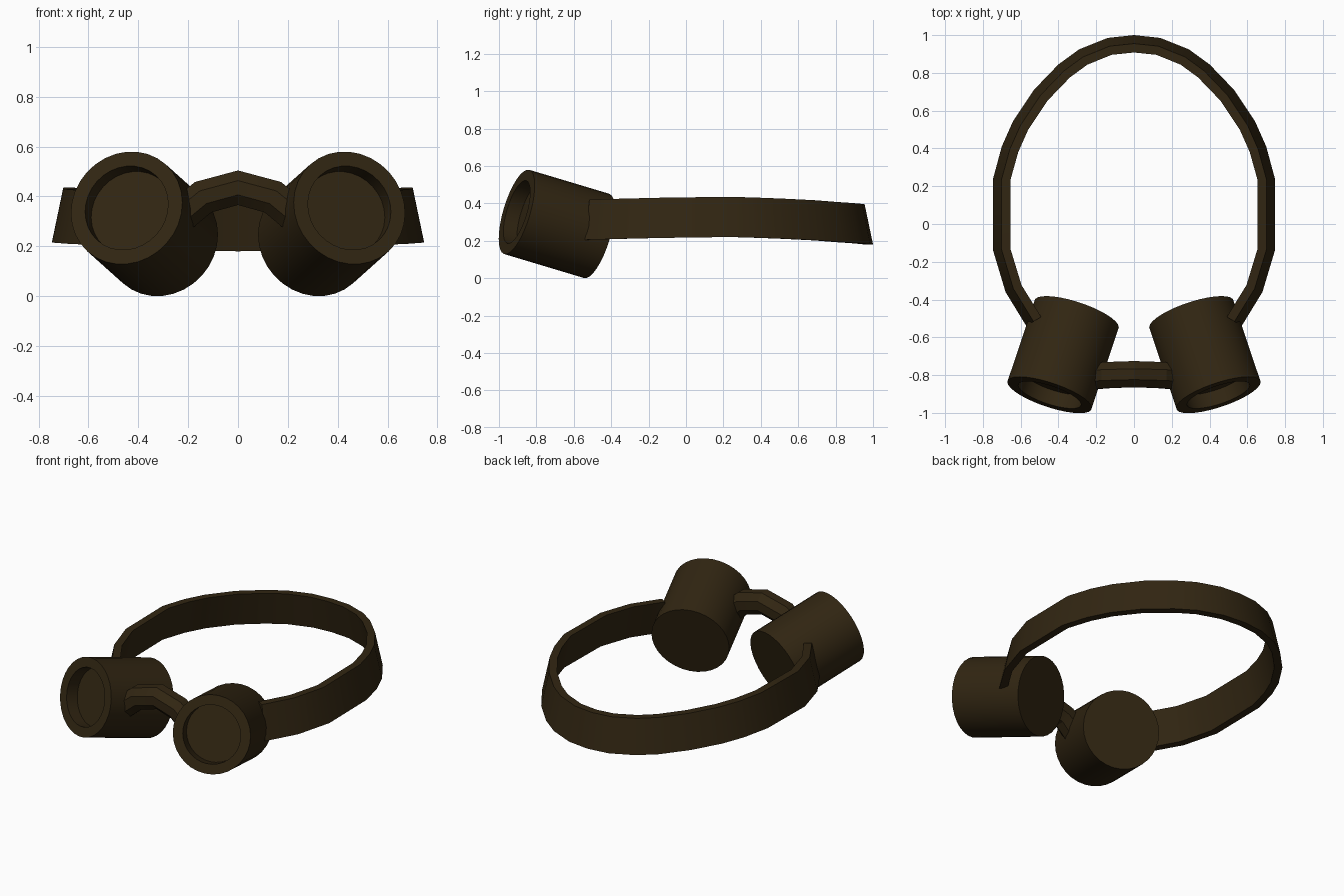
import bpy, bmesh, math
from mathutils import Vector

if "Cube" in bpy.data.objects:
    bpy.data.objects.remove(bpy.data.objects["Cube"])

brown = bpy.data.materials.new("dark brown leather")
brown.diffuse_color = (0.031, 0.019, 0.006, 1)
brown.use_nodes = True
brown.node_tree.nodes["Principled BSDF"].inputs["Base Color"].default_value = brown.diffuse_color


def loft(name, rings, angle=30):
    """Skin a list of equal-length vertex rings and cap both ends."""
    bm = bmesh.new()
    loops = [[bm.verts.new(p) for p in ring] for ring in rings]
    n = len(loops[0])
    for a, b in zip(loops, loops[1:]):
        for i in range(n):
            j = (i + 1) % n
            bm.faces.new((a[i], a[j], b[j], b[i]))
    bm.faces.new(loops[0])
    bm.faces.new(loops[-1])
    bmesh.ops.recalc_face_normals(bm, faces=bm.faces)
    mesh = bpy.data.meshes.new(name)
    bm.to_mesh(mesh)
    bm.free()
    mesh.materials.append(brown)
    obj = bpy.data.objects.new(name, mesh)
    bpy.context.collection.objects.link(obj)
    bpy.ops.object.select_all(action='DESELECT')
    obj.select_set(True)
    bpy.context.view_layer.objects.active = obj
    bpy.ops.object.shade_smooth_by_angle(angle=math.radians(angle))
    return obj


def circle(center, u, v, r, n):
    return [center + r * (u * math.cos(t) + v * math.sin(t))
            for t in (2 * math.pi * (i + 0.5) / n for i in range(n))]


# Eye cups: tilted cylinders with a recessed lens at the front
for side, label in ((1, "right"), (-1, "left")):
    back = Vector((0.304 * side, -0.478, 0.226))
    front = Vector((0.447 * side, -0.905, 0.354))
    d = (front - back).normalized()
    u = d.cross(Vector((0, 0, 1))).normalized()
    v = u.cross(d)
    steps = ((back, 0.235), (front, 0.235), (front, 0.175), (front - d * 0.08, 0.175))
    loft(label + "_eye_cup", [circle(c, u, v, r, 32) for c, r in steps])

# Nose bridge: arched tube between the cups
half = [(0.0, -0.795, 0.435), (0.14, -0.80, 0.397), (0.27, -0.81, 0.29)]
path = [Vector((-x, y, z)) for x, y, z in half[:0:-1]] + [Vector(p) for p in half]
rings = []
for i, p in enumerate(path):
    t = (path[min(i + 1, len(path) - 1)] - path[max(i - 1, 0)]).normalized()
    side = Vector((0, 1, 0))
    rings.append(circle(p, side, t.cross(side).normalized(), 0.075, 8))
loft("nose_bridge", rings, 20)

# Head strap: leaning band, outer lower edge given as (x, y, bottom z)
half = [(0, 1.0, 0.18), (0.14, 0.985, 0.182), (0.29, 0.925, 0.187), (0.40, 0.845, 0.192),
        (0.53, 0.71, 0.202), (0.64, 0.545, 0.21), (0.70, 0.41, 0.215), (0.746, 0.24, 0.22),
        (0.746, -0.14, 0.215), (0.68, -0.36, 0.21), (0.57, -0.54, 0.205)]
path = [Vector((-x, y, z)) for x, y, z in half[:0:-1]] + [Vector(p) for p in half]
rings = []
for i, p in enumerate(path):
    t = path[min(i + 1, len(path) - 1)] - path[max(i - 1, 0)]
    inward = Vector((t.y, -t.x, 0)).normalized()
    up = Vector((0, 0, 0.215))
    rings.append([p, p + inward * 0.047, p + inward * 0.092 + up, p + inward * 0.045 + up])
loft("head_strap", rings, 20)
